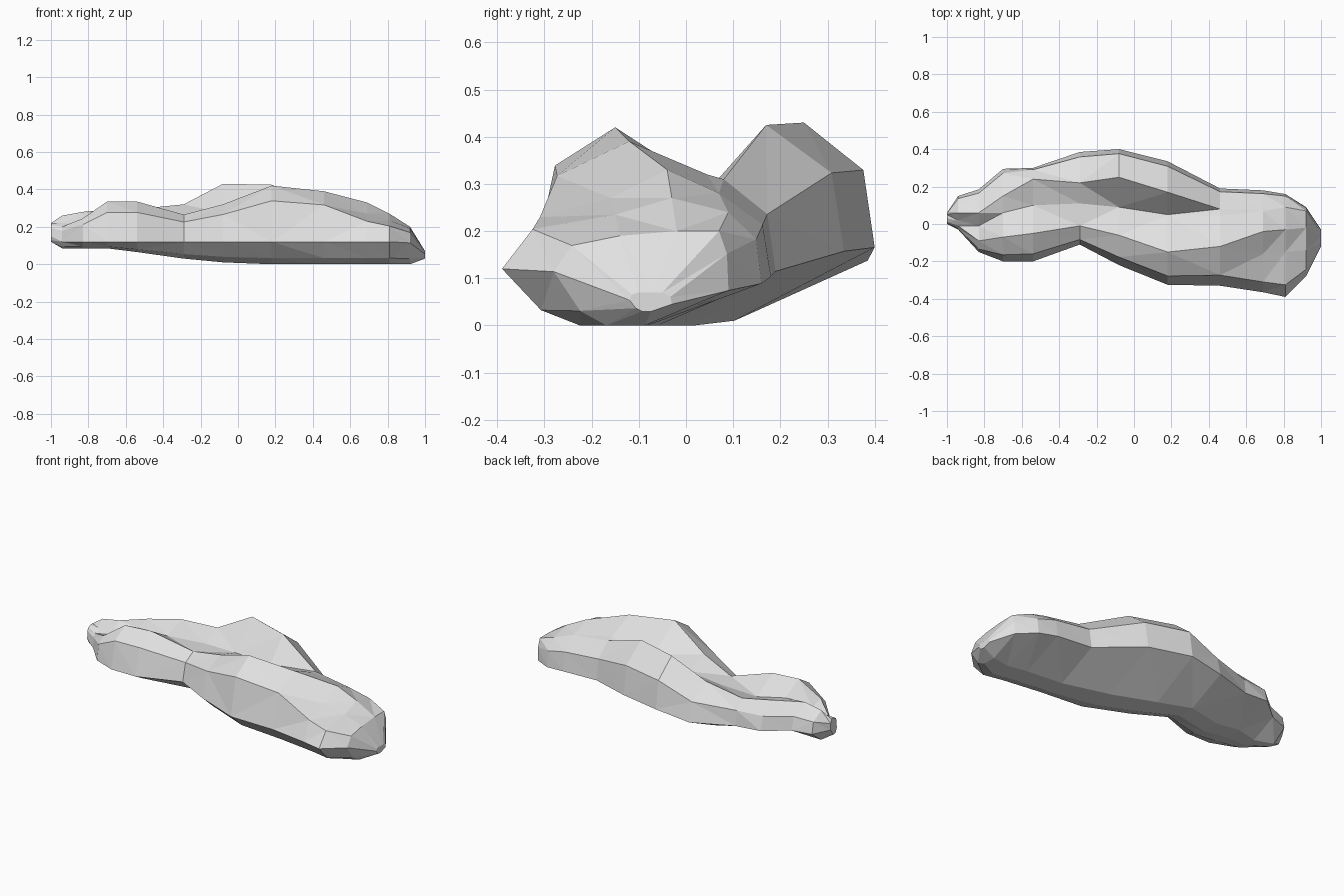
import bpy, bmesh

# Cross-sections along the rock, left to right:
# x, front edge y, front crest y/z, gully y/z, back crest y/z, back edge y, underside z
SECTIONS = [
    (-1.00, 0.00, 0.01, 0.21, 0.03, 0.22, 0.05, 0.22, 0.06, 0.12),
    (-0.94, -0.03, -0.01, 0.20, 0.02, 0.22, 0.06, 0.26, 0.15, 0.085),
    (-0.83, -0.15, -0.09, 0.245, -0.01, 0.22, 0.06, 0.28, 0.185, 0.085),
    (-0.70, -0.20, -0.07, 0.335, 0.06, 0.27, 0.15, 0.29, 0.295, 0.085),
    (-0.54, -0.20, -0.05, 0.335, 0.10, 0.25, 0.24, 0.295, 0.30, 0.065),
    (-0.29, -0.11, -0.01, 0.265, 0.11, 0.265, 0.22, 0.32, 0.385, 0.03),
    (-0.08, -0.22, -0.06, 0.32, 0.09, 0.275, 0.25, 0.43, 0.40, 0.01),
    (0.18, -0.325, -0.15, 0.42, 0.05, 0.29, 0.17, 0.425, 0.335, 0.0),
    (0.46, -0.33, -0.12, 0.39, 0.045, 0.32, 0.08, 0.31, 0.19, 0.0),
    (0.69, -0.365, -0.16, 0.27, -0.04, 0.33, 0.07, 0.28, 0.18, 0.0),
    (0.81, -0.39, -0.15, 0.235, -0.03, 0.27, 0.09, 0.24, 0.16, 0.0),
    (0.92, -0.28, -0.14, 0.19, -0.02, 0.20, 0.07, 0.20, 0.09, 0.0),
    (1.00, -0.12, -0.10, 0.07, -0.07, 0.07, -0.05, 0.07, -0.03, 0.03),
]


def lerp(a, b, t):
    return a + (b - a) * t


def ring(x, fy, cy, cz, vy, vz, by, bz, ey, zb):
    """Closed outline: underside, steep flanks, two crests and the gully."""
    fz = min(max(zb + 0.03, 0.12), lerp(zb, cz, 0.6))
    ez = lerp(zb, bz, 0.37)
    pts = [
        (lerp(fy, ey, 0.30), zb),
        (lerp(fy, ey, 0.15), lerp(zb, fz, 0.27)), (fy, fz),
        (lerp(fy, cy, 0.27), lerp(fz, cz, 0.73)), (cy, cz),
        (vy, vz), (by, bz),
        (lerp(ey, by, 0.16), lerp(ez, bz, 0.62)), (ey, ez),
        (lerp(fy, ey, 0.52), zb),
    ]
    return [(x, y, z) for y, z in pts]


# Faceted rock body
bm = bmesh.new()
rings = [[bm.verts.new(p) for p in ring(*s)] for s in SECTIONS]
for a, b in zip(rings, rings[1:]):
    n = len(a)
    for i in range(n):
        j = (i + 1) % n
        bm.faces.new((a[i], a[j], b[j], b[i]))
bm.faces.new(rings[0])
bm.faces.new(rings[-1])
bmesh.ops.triangulate(bm, faces=bm.faces[:], quad_method='SHORT_EDGE')
bmesh.ops.recalc_face_normals(bm, faces=bm.faces[:])

mesh = bpy.data.meshes.new("rock")
bm.to_mesh(mesh)
bm.free()
rock = bpy.data.objects.new("rock", mesh)
bpy.context.collection.objects.link(rock)

# Plain pale stone
stone = bpy.data.materials.new("pale grey stone")
stone.diffuse_color = (0.75, 0.75, 0.75, 1)
mesh.materials.append(stone)
